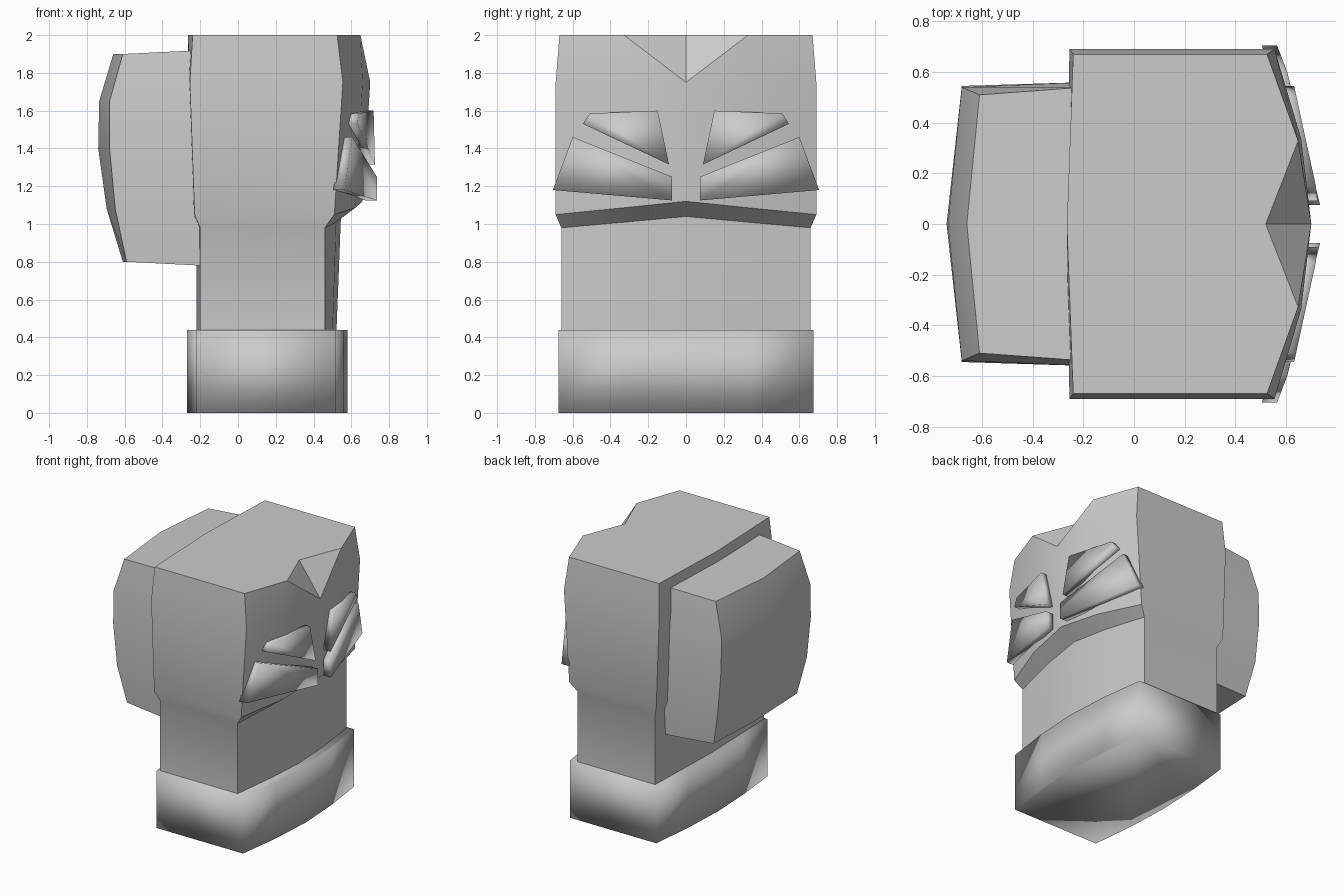
import bpy, bmesh, math
from mathutils import Vector

if "Cube" in bpy.data.objects:
    bpy.data.objects.remove(bpy.data.objects["Cube"])


def finish(name, bm, angle):
    bmesh.ops.recalc_face_normals(bm, faces=bm.faces[:])
    me = bpy.data.meshes.new(name)
    bm.to_mesh(me)
    bm.free()
    ob = bpy.data.objects.new(name, me)
    bpy.context.collection.objects.link(ob)
    bpy.ops.object.select_all(action='DESELECT')
    ob.select_set(True)
    bpy.context.view_layer.objects.active = ob
    if angle is None:
        bpy.ops.object.shade_smooth()
    else:
        bpy.ops.object.shade_smooth_by_angle(angle=math.radians(angle))
    return ob


def symmetric(half):
    # half ring from centre back to centre front on the -y side, mirrored to +y
    return half + [(x, -y, z) for x, y, z in half[-2:0:-1]]


def loft(rings, splits=()):
    bm = bmesh.new()
    vs = [[bm.verts.new(p) for p in r] for r in rings]
    n = len(vs[0])
    for a, b in zip(vs, vs[1:]):
        for i in range(n):
            j = (i + 1) % n
            bm.faces.new((a[i], a[j], b[j], b[i]))
    bm.faces.new(vs[0])
    bm.faces.new(vs[-1])
    for (r, i), (s, j) in splits:
        bmesh.ops.connect_verts(bm, verts=[vs[r][i], vs[s][j]])
    return bm


# Head: side z, centre z, half width, back centre, back side, front side, mid, centre
head_rows = [
    (2.00, 2.00, .67, -.265, -.24, .525, .648, .52),
    (1.75, 1.75, .69, -.265, -.255, .555, .66, .70),
    (1.05, 1.12, .69, -.245, -.23, .51, .62, .66),
    (0.98, 1.04, .66, -.22, -.20, .46, .52, .545),
    (0.40, 0.40, .66, -.22, -.20, .46, .50, .52),
]
rings = []
for zs, zc, w, bc, bs, fs, fm, fc in head_rows:
    rings.append(symmetric([(bc, 0, zs), (bs, -w, zs), (fs, -w, zs),
                            (fm, -w * .49, (zs + zc) / 2), (fc, 0, zc)]))
# Creases of the triangular notch in the top edge
finish("head_block", loft(rings, [((0, 3), (1, 4)), ((0, 5), (1, 4))]), 25)

# Base collar
base = [symmetric([(-.27, 0, z), (-.255, -.34, z), (-.22, -.675, z), (.515, -.675, z),
                   (.56, -.34, z), (.58, 0, z)]) for z in (0, .44)]
finish("base_collar", loft(base), None)

# Rounded pack at the back: z, inner z, side x, centre x, outer half width, inner half width
pack_rows = [
    (1.90, 1.92, -.61, -.66, .51, .54),
    (1.65, 1.65, -.68, -.735, .54, .56),
    (1.40, 1.40, -.68, -.74, .545, .56),
    (1.08, 1.08, -.65, -.695, .54, .56),
    (0.80, 0.78, -.59, -.61, .505, .54),
]
pack = [symmetric([(xc, 0, z), (xs, -w, z), (-.20, -wi, zi), (-.20, 0, zi)])
        for z, zi, xs, xc, w, wi in pack_rows]
finish("back_pack", loft(pack), 60)

# Angular eye plates as (x, y, z) outlines, given depth and mirrored
lower = [(.735, .075, 1.125), (.735, .075, 1.25), (.605, .60, 1.46), (.565, .705, 1.18)]
upper = [(.725, .09, 1.315), (.718, .15, 1.60), (.64, .51, 1.585), (.632, .545, 1.53)]
for label, outline in (("lower_eye", lower), ("upper_eye", upper)):
    for side, s in (("left", 1), ("right", -1)):
        front = [(x, y * s, z) for x, y, z in outline]
        back = [(x - .06, y * s, z) for x, y, z in outline]
        finish(f"{label}_{side}", loft([back, front]), None)
